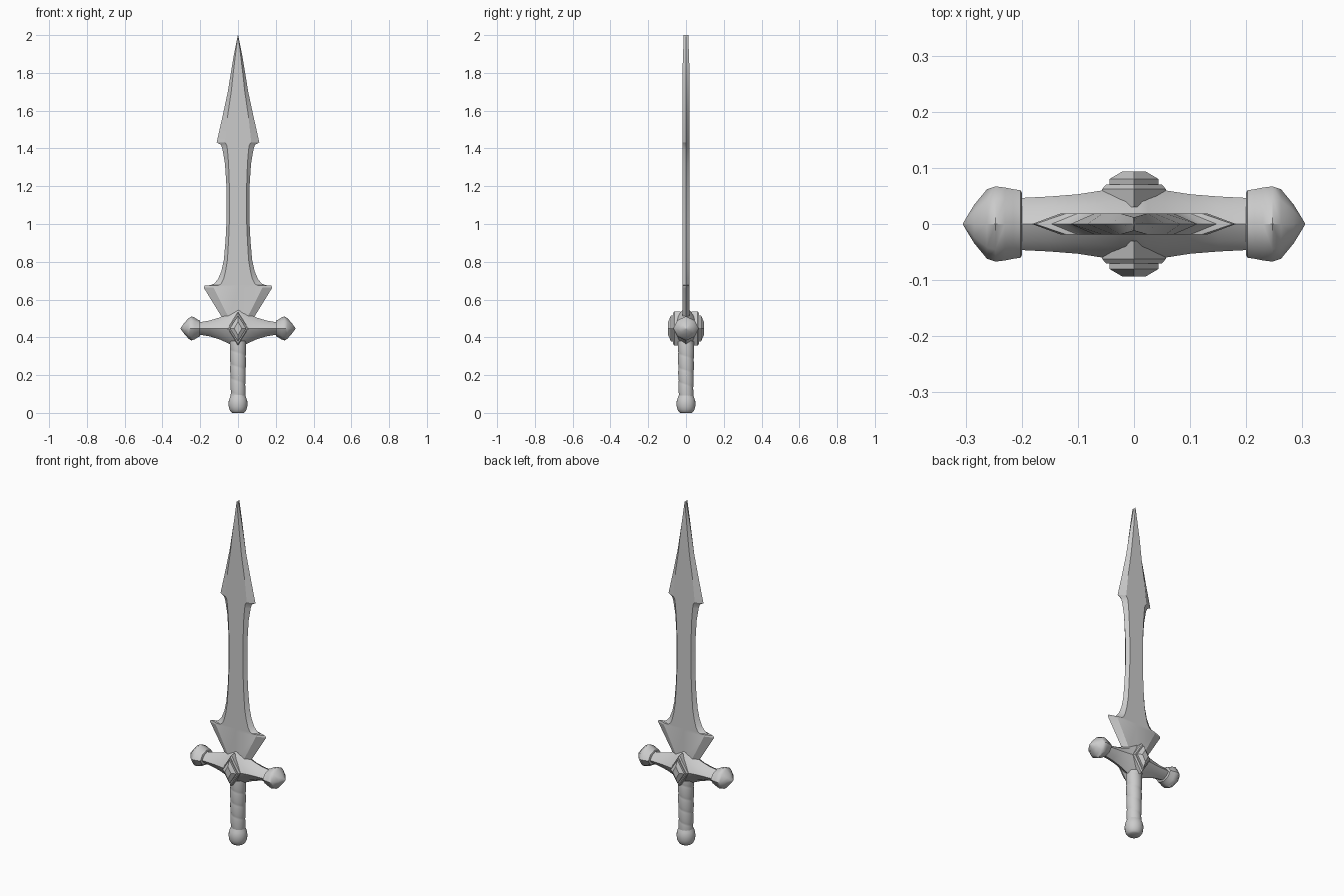
import bpy, bmesh, math

if "Cube" in bpy.data.objects:
    bpy.data.objects.remove(bpy.data.objects["Cube"])

GZ = 0.447  # height of the crossguard axis


def loft(name, rings, angle=30):
    """Skin closed rings of equal point count, cap both ends."""
    bm = bmesh.new()
    rows = [[bm.verts.new(p) for p in ring] for ring in rings]
    n = len(rings[0])
    for a, b in zip(rows, rows[1:]):
        for i in range(n):
            j = (i + 1) % n
            bm.faces.new((a[i], a[j], b[j], b[i]))
    bm.faces.new(rows[0])
    bm.faces.new(rows[-1])
    bmesh.ops.remove_doubles(bm, verts=bm.verts, dist=1e-5)
    bmesh.ops.recalc_face_normals(bm, faces=bm.faces)
    me = bpy.data.meshes.new(name)
    bm.to_mesh(me)
    bm.free()
    me.shade_smooth()
    me.set_sharp_from_angle(angle=math.radians(angle))
    ob = bpy.data.objects.new(name, me)
    bpy.context.collection.objects.link(ob)
    return ob


def circle(r, z, n=24):
    return [(r * math.cos(2 * math.pi * i / n), r * math.sin(2 * math.pi * i / n), z)
            for i in range(n)]


def octagon_x(x, y, lo, hi, k=0.62):
    """Diamond-like octagon across the x axis, ridged at front, back, top and bottom."""
    up, dn = hi - GZ, lo - GZ
    pts = [(y, 0), (y * k, up * k), (0, up), (-y * k, up * k),
           (-y, 0), (-y * k, dn * k), (0, dn), (y * k, dn * k)]
    return [(x, py, GZ + pz) for py, pz in pts]


# Blade: hexagonal section, (half width, height, flat half width)
blade = [(0.055, 0.45, 0.035), (0.085, 0.506, 0.05), (0.182, 0.664, 0.13),
         (0.176, 0.674, 0.12), (0.147, 0.676, 0.10), (0.125, 0.685, 0.088),
         (0.105, 0.71, 0.076), (0.088, 0.75, 0.066), (0.075, 0.81, 0.056),
         (0.066, 0.91, 0.05), (0.060, 1.03, 0.045), (0.060, 1.18, 0.045),
         (0.069, 1.32, 0.05), (0.082, 1.395, 0.056), (0.09, 1.419, 0.06),
         (0.113, 1.432, 0.07), (0.083, 1.565, 0.056), (0.054, 1.70, 0.036),
         (0.038, 1.80, 0.025), (0.021, 1.90, 0.013), (0.001, 2.0, 0.0005)]
rings = []
for w, z, f in blade:
    t = 0.019 if z < 1.8 else 0.019 - 0.035 * (z - 1.8)
    rings.append([(-w, 0, z), (-f, -t, z), (0, -t, z), (f, -t, z),
                  (w, 0, z), (f, t, z), (0, t, z), (-f, t, z)])
loft("blade", rings, 25)

# Crossguard: swelling in the middle, mirrored about x = 0
half = [(0.0, 0.066, 0.345, 0.565), (0.025, 0.064, 0.356, 0.547),
        (0.055, 0.060, 0.37, 0.528), (0.10, 0.053, 0.39, 0.504),
        (0.15, 0.049, 0.405, 0.489), (0.21, 0.046, 0.415, 0.479)]
stations = [(-x, y, lo, hi) for x, y, lo, hi in reversed(half[1:])] + half
loft("crossguard", [octagon_x(*s) for s in stations], 35)

# Guard end caps: (x, y radius, z radius)
cap = [(0.200, 0.056, 0.038), (0.202, 0.060, 0.042), (0.215, 0.062, 0.048),
       (0.230, 0.065, 0.058), (0.247, 0.067, 0.064), (0.262, 0.062, 0.054),
       (0.285, 0.034, 0.028), (0.305, 0.001, 0.001)]
for side, label in ((-1, "left"), (1, "right")):
    loft("guard_cap_" + label,
         [octagon_x(side * x, y, GZ - z, GZ + z, 0.68) for x, y, z in cap], 40)

# Diamond setting and faceted gem on the front and back
setting = [(0.03, 0.057, 0.090), (0.062, 0.057, 0.090), (0.070, 0.050, 0.080),
           (0.070, 0.040, 0.064), (0.062, 0.038, 0.060)]
gem = [(0.055, 0.044, 0.068), (0.080, 0.044, 0.068), (0.094, 0.020, 0.036)]
for side, label in ((-1, "front"), (1, "back")):
    for part, prof in (("gem_setting_", setting), ("gem_", gem)):
        loft(part + label, [[(a, side * y, GZ), (0, side * y, GZ + b),
                             (-a, side * y, GZ), (0, side * y, GZ - b)]
                            for y, a, b in prof], 20)

# Grip: tapered handle with a helical wrap step
n, rows = 32, 60
grip = []
for r in range(rows + 1):
    z = 0.08 + 0.30 * r / rows
    ring = []
    for i in range(n):
        a = 2 * math.pi * i / n
        wrap = (i / n + z / 0.075) % 1.0
        rad = 0.036 + 0.005 * r / rows + 0.003 * math.sin(math.pi * wrap) ** 0.5
        ring.append((rad * math.cos(a), rad * math.sin(a), z))
    grip.append(ring)
loft("grip", grip, 40)

# Pommel: ball with flattened ends
pommel = [(0.030, 0.0), (0.038, 0.006), (0.045, 0.018), (0.049, 0.033),
          (0.050, 0.048), (0.049, 0.062), (0.045, 0.077), (0.040, 0.088),
          (0.037, 0.096)]
loft("pommel", [circle(r, z) for r, z in pommel], 40)
